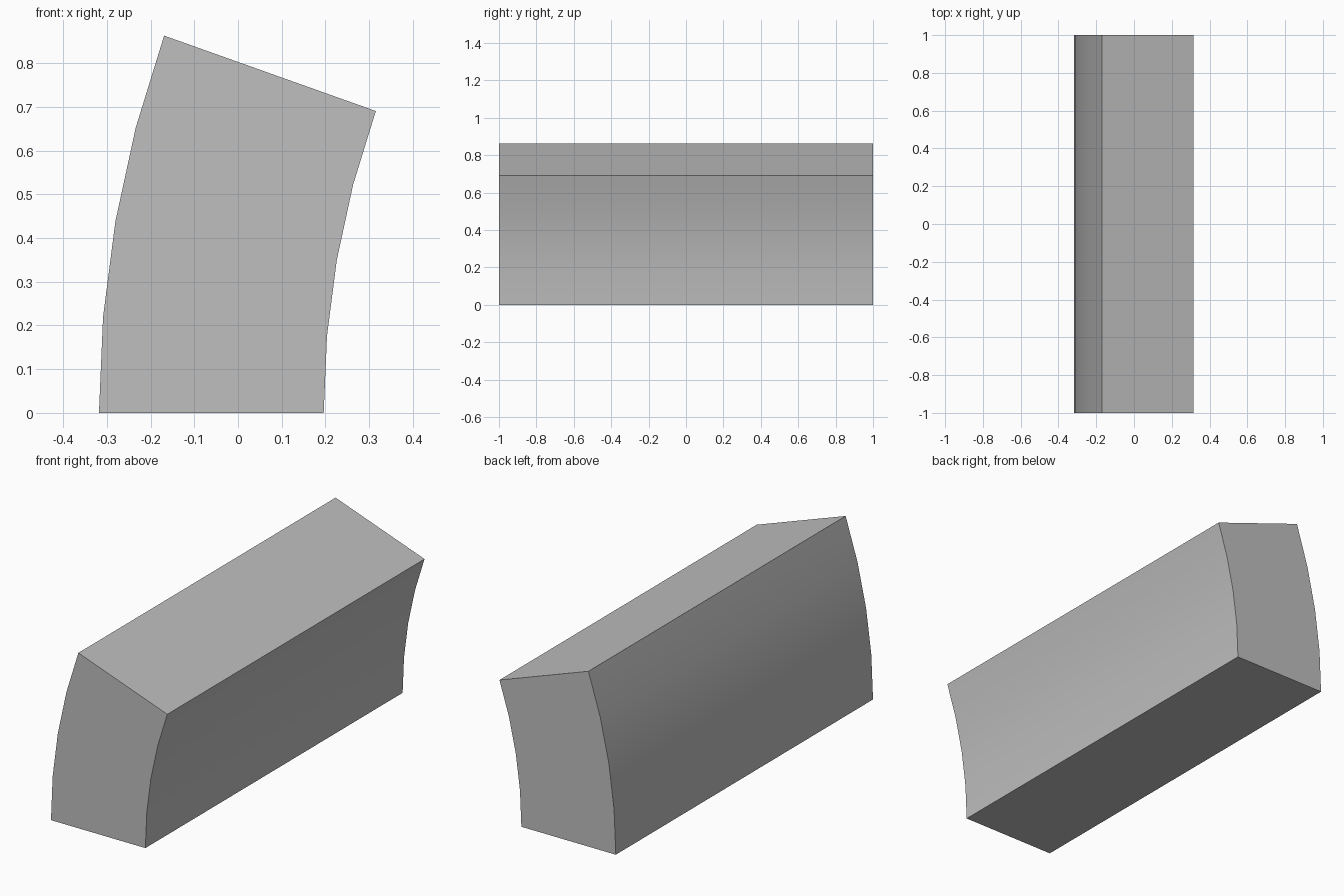
import bpy
import bmesh
from math import cos, sin, radians
from mathutils import Vector

default_cube = bpy.data.objects.get("Cube")
if default_cube:
    bpy.data.objects.remove(default_cube, do_unlink=True)

# Arch stone: a ring sector swept along y
OUTER, INNER = 2.572, 2.058
SWEEP, STEPS = radians(19.6), 4
CENTRE_X = 2.254
LENGTH = 2.0


def arc(radius):
    """Points of one arc in the front plane, from the base up."""
    angles = [SWEEP * i / STEPS for i in range(STEPS + 1)]
    return [Vector((CENTRE_X - radius * cos(a), -LENGTH / 2, radius * sin(a)))
            for a in angles]


# Plain grey stone
grey = bpy.data.materials.new("stone_grey")
grey.use_nodes = True
colour = (0.52, 0.52, 0.52, 1.0)
grey.diffuse_color = colour
grey.node_tree.nodes["Principled BSDF"].inputs["Base Color"].default_value = colour

# Front profile, extruded to the back
bm = bmesh.new()
outline = arc(INNER) + arc(OUTER)[::-1]
front = bm.faces.new([bm.verts.new(p) for p in outline])
result = bmesh.ops.extrude_face_region(bm, geom=[front], use_keep_orig=True)
back_verts = [g for g in result["geom"] if isinstance(g, bmesh.types.BMVert)]
bmesh.ops.translate(bm, verts=back_verts, vec=(0, LENGTH, 0))
bmesh.ops.recalc_face_normals(bm, faces=bm.faces)

mesh = bpy.data.meshes.new("arch_stone")
bm.to_mesh(mesh)
bm.free()
mesh.materials.append(grey)
stone = bpy.data.objects.new("arch_stone", mesh)
bpy.context.collection.objects.link(stone)

# Smooth curved sides, sharp corners
bpy.ops.object.select_all(action="DESELECT")
stone.select_set(True)
bpy.context.view_layer.objects.active = stone
bpy.ops.object.shade_smooth_by_angle(angle=radians(30))
